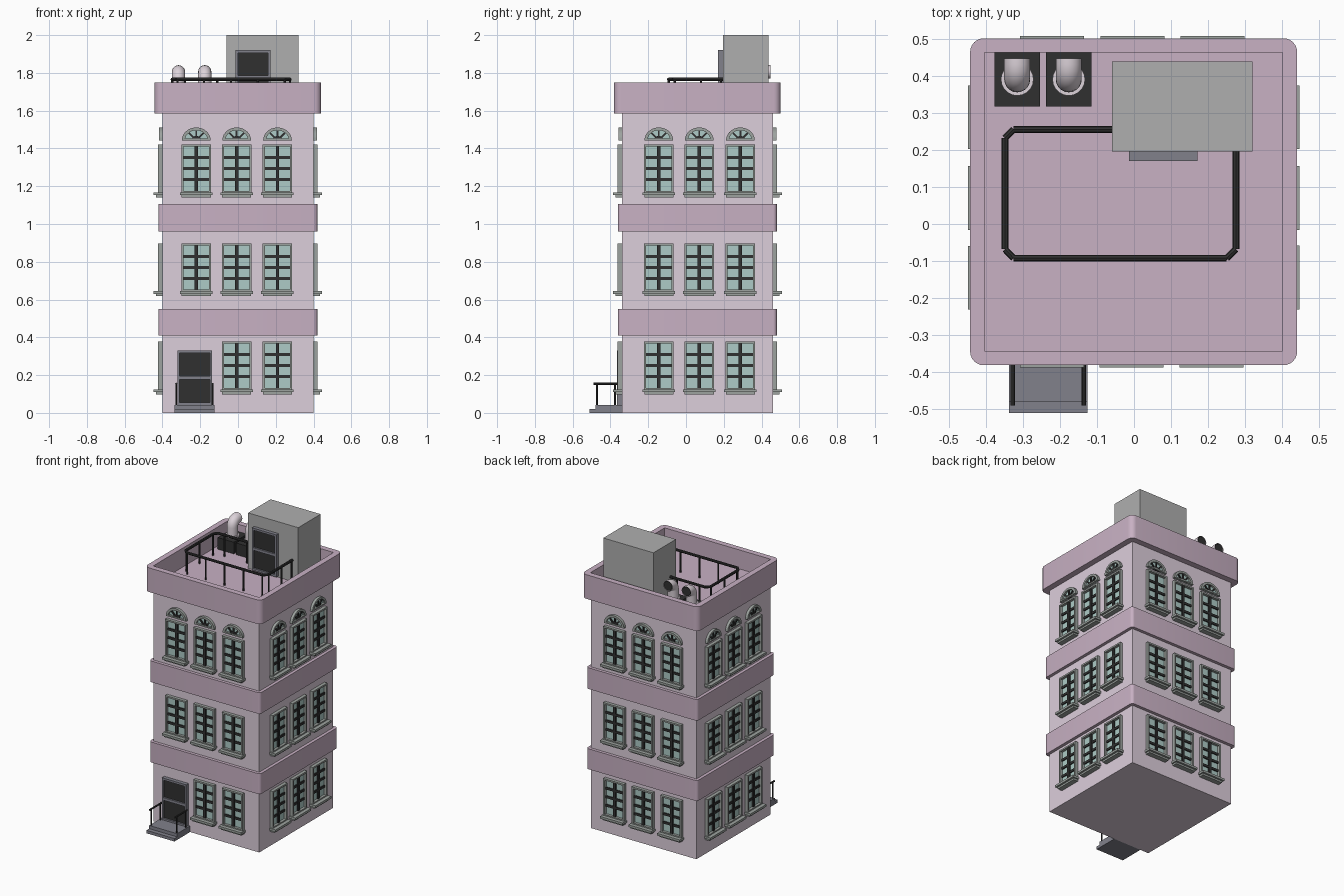
import bpy, bmesh
from math import sin, cos, pi, radians
from mathutils import Matrix, Vector

if "Cube" in bpy.data.objects:
    bpy.data.objects.remove(bpy.data.objects["Cube"])

CX, CY, H = -0.001, 0.06, 0.40      # building centre and half width
ROOF = 1.62


def mat(name, rgb):
    m = bpy.data.materials.new(name)
    m.diffuse_color = (*rgb, 1)
    m.use_nodes = True
    m.node_tree.nodes["Principled BSDF"].inputs["Base Color"].default_value = m.diffuse_color
    return m


WALL = mat("pale_pink", (0.72, 0.62, 0.71))
BAND = mat("dusty_pink", (0.58, 0.44, 0.55))
GLASS = mat("green_glass", (0.42, 0.60, 0.57))
DARK = mat("charcoal", (0.03, 0.03, 0.03))
FRAME = mat("frame_grey", (0.34, 0.37, 0.35))
SLATE = mat("slate", (0.22, 0.22, 0.26))
GREY = mat("cement", (0.43, 0.43, 0.43))
PIPE = mat("pale_pipe", (0.72, 0.65, 0.70))


class Part:
    """Collects simple solids into one named object."""

    def __init__(self, name, material):
        self.name, self.material, self.bm = name, material, bmesh.new()

    def box(self, lo, hi, m=Matrix()):
        lo, hi = Vector(lo), Vector(hi)
        t = Matrix.Translation((lo + hi) / 2) @ Matrix.Diagonal((*(hi - lo), 1))
        bmesh.ops.create_cube(self.bm, size=1, matrix=m @ t)

    def prism(self, pts, vec, m=Matrix()):
        f = self.bm.faces.new([self.bm.verts.new(m @ Vector(p)) for p in pts])
        r = bmesh.ops.extrude_face_region(self.bm, geom=[f], use_keep_orig=True)
        vs = [v for v in r["geom"] if isinstance(v, bmesh.types.BMVert)]
        bmesh.ops.translate(self.bm, verts=vs, vec=m.to_3x3() @ Vector(vec))

    def bar(self, p, q, r=0.008, sides=8):
        p, q = Vector(p), Vector(q)
        rot = (q - p).to_track_quat('Z', 'Y').to_matrix().to_4x4()
        bmesh.ops.create_cone(self.bm, cap_ends=True, segments=sides, radius1=r, radius2=r,
                              depth=(q - p).length, matrix=Matrix.Translation((p + q) / 2) @ rot)

    def done(self, smooth=False):
        bmesh.ops.recalc_face_normals(self.bm, faces=self.bm.faces)
        me = bpy.data.meshes.new(self.name)
        self.bm.to_mesh(me)
        self.bm.free()
        me.materials.append(self.material)
        ob = bpy.data.objects.new(self.name, me)
        bpy.context.collection.objects.link(ob)
        if smooth:
            bpy.context.view_layer.objects.active = ob
            ob.select_set(True)
            bpy.ops.object.shade_smooth_by_angle(angle=radians(35))
            ob.select_set(False)
        return ob


def rounded_square(h, r, z):
    pts = []
    for k, (sx, sy) in enumerate([(1, 1), (-1, 1), (-1, -1), (1, -1)]):
        for i in range(7):
            a = (k + i / 6) * pi / 2
            pts.append((CX + sx * (h - r) + r * cos(a), CY + sy * (h - r) + r * sin(a), z))
    return pts


# walls and floor bands
p = Part("walls", WALL)
p.box((CX - H, CY - H, 0), (CX + H, CY + H, 1.60))
p.done()
p = Part("floor_bands", BAND)
for z0, z1 in [(0.41, 0.55), (0.96, 1.105)]:
    p.prism(rounded_square(0.421, 0.02, z0), (0, 0, z1 - z0))
p.done(True)

# parapet: rounded outside, square inside, with sunken roof floor
p = Part("parapet", BAND)
p.prism(rounded_square(0.441, 0.037, 1.585), (0, 0, 0.165))
top = max(p.bm.faces, key=lambda f: f.calc_center_median().z)
outer = list(top.verts)
cs = [(1, 1), (-1, 1), (-1, -1), (1, -1)]
rim, floor = [[p.bm.verts.new((CX + x * 0.402, CY + y * 0.402, z)) for x, y in cs] for z in (1.75, ROOF)]
bmesh.ops.delete(p.bm, geom=[top], context='FACES_ONLY')
near = lambda v: min(rim, key=lambda c: (c.co - v.co).length)
for i, a in enumerate(outer):
    b = outer[(i + 1) % len(outer)]
    na, nb = near(a), near(b)
    p.bm.faces.new([a, b, nb] if na == nb else [a, b, nb, na])
for i in range(4):
    j = (i + 1) % 4
    p.bm.faces.new([rim[i], rim[j], floor[j], floor[i]])
p.bm.faces.new(floor)
p.done(True)

# windows, sides in the order front, right, back, left
sides = [("front", [-0.22, -0.006, 0.21]), ("right", [-0.204, 0.01, 0.228]),
         ("back", [-0.213, 0.003, 0.22]), ("left", [-0.228, -0.01, 0.205])]


def arc(u, z, rx, rz, y, n=14):
    return [(u + rx * cos(pi * i / n), y, z + rz * sin(pi * i / n)) for i in range(n + 1)]


for k, (side, offsets) in enumerate(sides):
    m = Matrix.Translation((CX, CY, 0)) @ Matrix.Rotation(k * pi / 2, 4, 'Z')
    fr, gl = Part(side + "_window_frames", FRAME), Part(side + "_window_glass", GLASS)
    mu, si = Part(side + "_window_bars", DARK), Part(side + "_window_sills", FRAME)
    for fl, (z0, z1) in enumerate([(0.122, 0.378), (0.642, 0.898), (1.165, 1.421)]):
        for i, u in enumerate(offsets):
            if side == "front" and fl == 0 and i == 0:
                continue            # the door goes here

            def b(part, u0, u1, za, zb, d):
                part.box((u + u0, -H - d, za), (u + u1, -H + 0.005, zb), m)
            w, t = 0.078, 0.011
            for s in (-1, 1):
                b(fr, *sorted((s * w, s * (w - t))), z0, z1, 0.022)
            b(fr, -w + t, w - t, z1 - t, z1, 0.022)
            b(fr, -w + t, w - t, z0, z0 + t, 0.022)
            b(gl, -w + t, w - t, z0 + t, z1 - t, 0.004)
            b(mu, -0.009, 0.009, z0 + t, z1 - t, 0.014)
            for q in (0.25, 0.5, 0.75):
                zc = z0 + t + q * (z1 - z0 - 2 * t)
                b(mu, -w + t, w - t, zc - 0.008, zc + 0.008, 0.011)
            b(si, -0.086, 0.086, z0 - 0.012, z0 + 0.003, 0.047)
            b(si, -0.077, 0.077, z0 - 0.024, z0 - 0.012, 0.034)
            if fl == 2:             # arched fanlight
                za, y = 1.443, -H - 0.018
                fr.prism(arc(u, za, 0.076, 0.068, y) + arc(u, za, 0.06, 0.053, y)[::-1], (0, 0.023, 0), m)
                b(fr, -0.062, 0.062, za, za + 0.009, 0.018)
                gl.prism(arc(u, za, 0.061, 0.054, -H - 0.004), (0, 0.009, 0), m)
                for a in (pi / 4, pi / 2, pi * 3 / 4):
                    r = Matrix.Translation((u, 0, za)) @ Matrix.Rotation(-a, 4, 'Y')
                    mu.box((0.008, -H - 0.011, -0.005), (0.055, -H, 0.005), m @ r)
                mu.prism(arc(u, za, 0.026, 0.023, -H - 0.012), (0, 0.012, 0), m)
    for part in (fr, gl, mu, si):
        part.done()


# doors
def door(name, x, y, z):
    f, d = Part(name + "_frame", SLATE), Part(name + "_panels", DARK)
    w, h = 0.092, 0.29
    for s in (-1, 1):
        a, c = sorted((s * w, s * (w - 0.012)))
        f.box((x + a, y - 0.026, z), (x + c, y + 0.005, z + h))
    for a, c in [(0, 0.014), (0.138, 0.156), (h - 0.014, h)]:
        f.box((x - w + 0.012, y - 0.026, z + a), (x + w - 0.012, y + 0.005, z + c))
    d.box((x - w + 0.012, y - 0.014, z + 0.01), (x + w - 0.012, y + 0.005, z + h - 0.01))
    f.done()
    d.done()


door("entrance_door", -0.229, -0.34, 0.04)
door("roof_door", 0.079, 0.196, 1.63)

# entrance steps and handrails
p = Part("entrance_steps", SLATE)
p.box((-0.337, -0.51, 0), (-0.125, -0.335, 0.02))
p.box((-0.337, -0.48, 0.02), (-0.125, -0.335, 0.042))
p.done()
p = Part("entrance_handrails", DARK)
for x in (-0.327, -0.135):
    p.bar((x, -0.49, 0.154), (x, -0.36, 0.154), 0.006)
    for y in (-0.472, -0.375):
        p.bar((x, y, 0.03), (x, y, 0.154), 0.005)
p.done(True)

# rooftop stair house
p = Part("roof_house", GREY)
p.box((-0.06, 0.195, ROOF - 0.01), (0.32, 0.438, 2.0))
p.done()

# rooftop railing, running from one wall of the stair house to the other
p = Part("roof_railing", DARK)
path = [(-0.05, 0.255), (-0.325, 0.255), (-0.348, 0.232), (-0.348, -0.068), (-0.325, -0.092),
        (0.25, -0.092), (0.275, -0.068), (0.275, 0.20)]
for (x0, y0), (x1, y1) in zip(path, path[1:]):
    p.bar((x0, y0, 1.766), (x1, y1, 1.766), 0.009)
posts = [(x, -0.092) for x in (-0.32, -0.18, -0.037, 0.105, 0.248)]
posts += [(x, y) for x in (-0.348, 0.275) for y in (-0.06, 0.08)]
posts += [(-0.348, 0.225), (-0.28, 0.255), (-0.11, 0.255), (0.275, 0.185)]
for x, y in posts:
    p.bar((x, y, ROOF - 0.01), (x, y, 1.766), 0.006)
p.done(True)

# rooftop vent units with elbow pipes opening to the back
base, pipe, mouth = Part("vent_bases", DARK), Part("vent_pipes", PIPE), Part("vent_mouths", DARK)
for x in (-0.315, -0.176):
    base.box((x - 0.061, 0.317, ROOF - 0.01), (x + 0.061, 0.462, 1.70))
    pipe.bar((x, 0.39, 1.695), (x, 0.39, 1.712), 0.044, 20)
    rings = [((x, 0.39, 1.70), 0)]
    rings += [((x, 0.43 - 0.04 * cos(a), 1.766 + 0.04 * sin(a)), a) for a in [pi / 2 * i / 6 for i in range(7)]]
    rings += [((x, 0.447, 1.806), pi / 2)]
    loops = []
    for c, a in rings:
        m = Matrix.Translation(c) @ Matrix.Rotation(-a, 4, 'X')
        loops.append([pipe.bm.verts.new(m @ Vector((0.035 * cos(t * pi / 10), 0.035 * sin(t * pi / 10), 0)))
                      for t in range(20)])
    for l0, l1 in zip(loops, loops[1:]):
        for i in range(20):
            j = (i + 1) % 20
            pipe.bm.faces.new([l0[i], l0[j], l1[j], l1[i]])
    mouth.bar((x, 0.43, 1.806), (x, 0.445, 1.806), 0.031, 20)
base.done()
pipe.done(True)
mouth.done(True)
